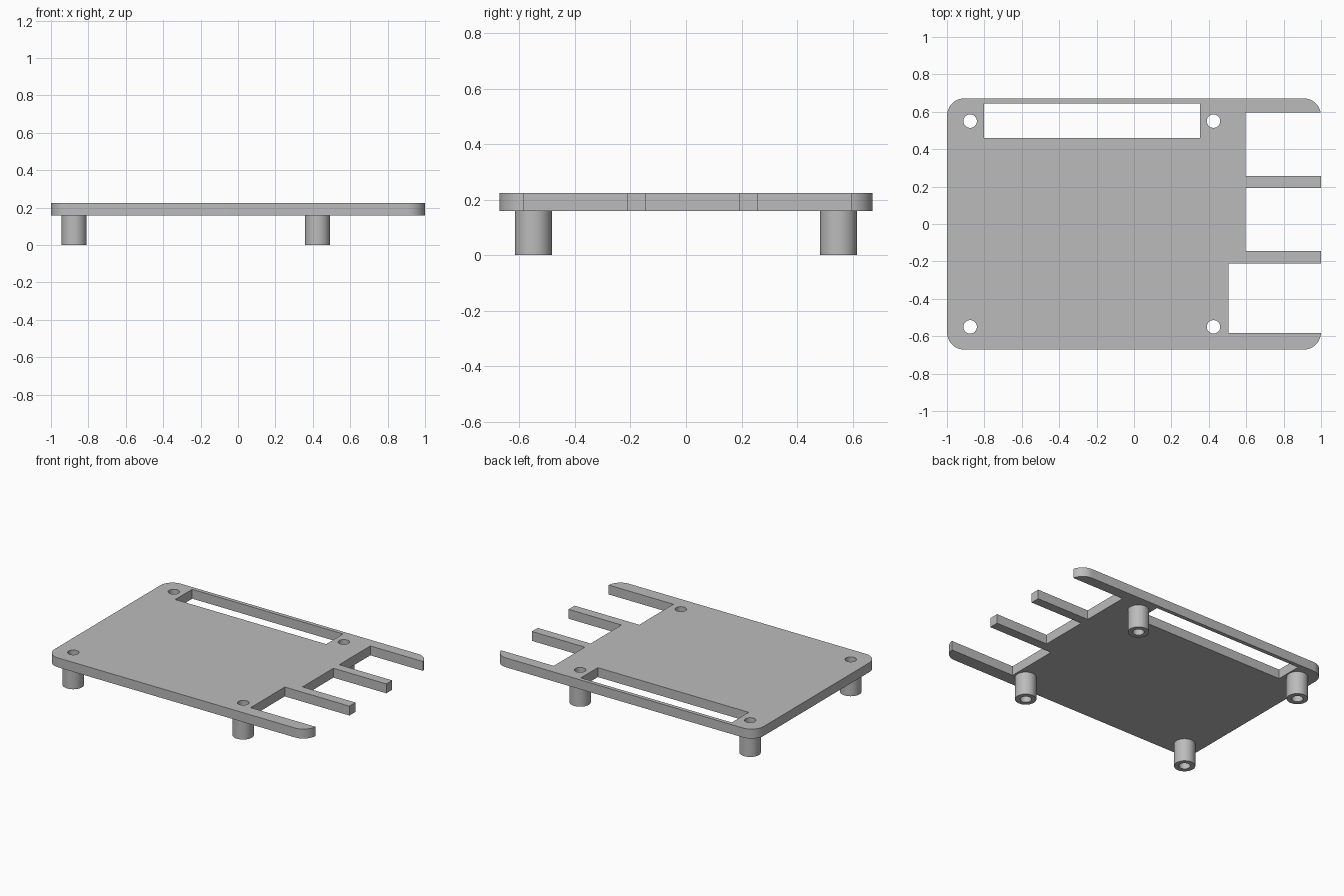
import bpy, bmesh, math
from mathutils import Matrix, Vector

if "Cube" in bpy.data.objects:
    bpy.data.objects.remove(bpy.data.objects["Cube"], do_unlink=True)

LENGTH, WIDTH, CORNER = 2.0, 1.344, 0.094
BOTTOM, TOP = 0.159, 0.224
POST_R, HOLE_R = 0.067, 0.036
POSTS = [(x, y) for x in (-0.876, 0.425) for y in (-0.55, 0.55)]

grey = bpy.data.materials.new("plain grey")
grey.use_nodes = True
grey.diffuse_color = (0.5, 0.5, 0.5, 1)
grey.node_tree.nodes["Principled BSDF"].inputs["Base Color"].default_value = grey.diffuse_color


def make_object(name, bm):
    bmesh.ops.recalc_face_normals(bm, faces=bm.faces)
    mesh = bpy.data.meshes.new(name)
    bm.to_mesh(mesh)
    bm.free()
    mesh.materials.append(grey)
    obj = bpy.data.objects.new(name, mesh)
    bpy.context.collection.objects.link(obj)
    return obj


def smooth(obj):
    bpy.ops.object.select_all(action="DESELECT")
    obj.select_set(True)
    bpy.context.view_layer.objects.active = obj
    bpy.ops.object.shade_smooth_by_angle(angle=math.radians(30))


def add_box(bm, x0, x1, y0, y1, z0, z1):
    size = Matrix.Diagonal((x1 - x0, y1 - y0, z1 - z0, 1))
    centre = Matrix.Translation(((x0 + x1) / 2, (y0 + y1) / 2, (z0 + z1) / 2))
    return bmesh.ops.create_cube(bm, size=1, matrix=centre @ size)["verts"]


# Rounded plate
bm = bmesh.new()
add_box(bm, -LENGTH / 2, LENGTH / 2, -WIDTH / 2, WIDTH / 2, BOTTOM, TOP)
uprights = [e for e in bm.edges if abs(e.verts[0].co.z - e.verts[1].co.z) > 0.01]
bmesh.ops.bevel(bm, geom=uprights, offset=CORNER, segments=12, profile=0.5, affect="EDGES")
plate = make_object("plate", bm)

# Cutter for the long slot, the three port notches and the screw holes
bm = bmesh.new()
openings = [(-0.802, 0.353, 0.46, 0.645),
            (0.595, 1.1, 0.257, 0.597),
            (0.595, 1.1, -0.144, 0.193),
            (0.505, 1.1, -0.583, -0.21)]
for x0, x1, y0, y1 in openings:
    add_box(bm, x0, x1, y0, y1, BOTTOM - 0.1, TOP + 0.1)
for x, y in POSTS:
    bmesh.ops.create_cone(bm, cap_ends=True, segments=32, radius1=HOLE_R, radius2=HOLE_R,
                          depth=0.4, matrix=Matrix.Translation((x, y, TOP)))
cutter = make_object("opening_cutter", bm)

cut = plate.modifiers.new("openings", "BOOLEAN")
cut.operation = "DIFFERENCE"
cut.solver = "EXACT"
cut.object = cutter
bpy.context.view_layer.objects.active = plate
bpy.ops.object.modifier_apply(modifier=cut.name)
bpy.data.objects.remove(cutter, do_unlink=True)
smooth(plate)

# Hollow standoff posts, spun from an open profile that ends under the plate
names = ["right_front_post", "right_back_post", "left_front_post", "left_back_post"]
for name, (x, y) in zip(names, POSTS):
    bm = bmesh.new()
    profile = [bm.verts.new(p) for p in ((POST_R, 0, BOTTOM), (POST_R, 0, 0),
                                         (HOLE_R, 0, 0), (HOLE_R, 0, BOTTOM))]
    edges = [bm.edges.new(pair) for pair in zip(profile, profile[1:])]
    bmesh.ops.spin(bm, geom=profile + edges, cent=(0, 0, 0), axis=(0, 0, 1),
                   angle=math.tau, steps=32, use_merge=True)
    bmesh.ops.remove_doubles(bm, verts=bm.verts, dist=0.0001)
    post = make_object(name, bm)
    # Make the open shell face outward
    wall = max(post.data.polygons, key=lambda f: Vector(f.center).xy.length)
    if wall.normal.dot(wall.center) < 0:
        post.data.flip_normals()
    post.location = (x, y, 0)
    smooth(post)
